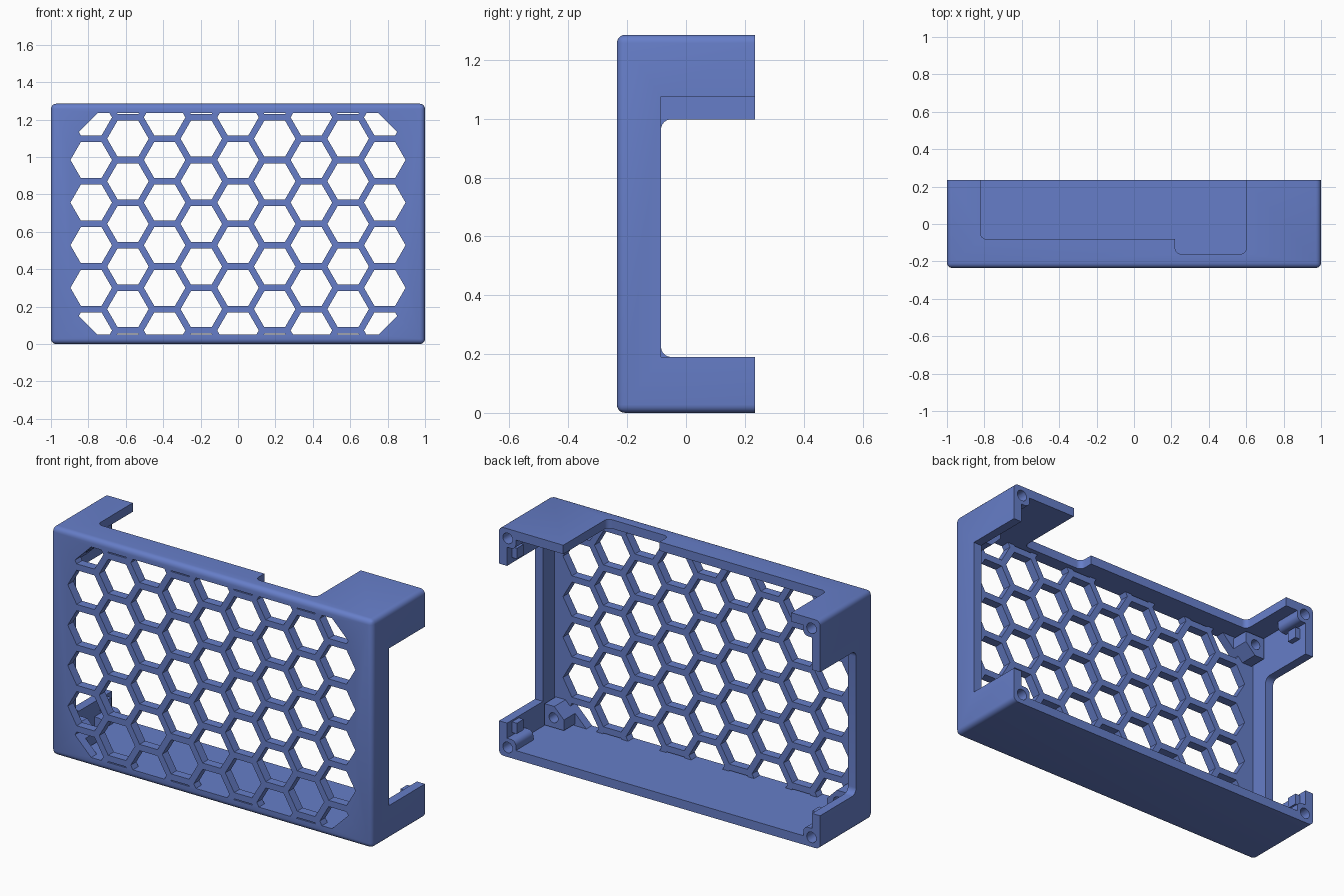
import bpy, bmesh, math
from mathutils import Vector

if "Cube" in bpy.data.objects:
    bpy.data.objects.remove(bpy.data.objects["Cube"])

W, D, H = 1.0, 0.235, 1.285      # half width, half depth, height
T = 0.05                         # wall thickness

blue = bpy.data.materials.new("blue plastic")
blue.diffuse_color = (0.133, 0.208, 0.58, 1)
blue.use_nodes = True
blue.node_tree.nodes["Principled BSDF"].inputs["Base Color"].default_value = blue.diffuse_color


def finish(bm, name):
    bmesh.ops.recalc_face_normals(bm, faces=bm.faces)
    me = bpy.data.meshes.new(name)
    bm.to_mesh(me)
    bm.free()
    me.materials.append(blue)
    ob = bpy.data.objects.new(name, me)
    bpy.context.collection.objects.link(ob)
    return ob


def add_prism(bm, pts, axis, lo, hi):
    """Extrude a 2D outline along an axis from lo to hi."""
    def place(p, d):
        return {"x": (d, p[0], p[1]), "y": (p[0], d, p[1]), "z": (p[0], p[1], d)}[axis]
    a = [bm.verts.new(place(p, lo)) for p in pts]
    b = [bm.verts.new(place(p, hi)) for p in pts]
    bm.faces.new(a)
    bm.faces.new(b[::-1])
    for i in range(len(pts)):
        j = (i + 1) % len(pts)
        bm.faces.new((a[i], b[i], b[j], a[j]))


def rect(x0, x1, y0, y1):
    return [(x0, y0), (x1, y0), (x1, y1), (x0, y1)]


def rounded(pts, r, which):
    """Round the listed corners of an outline."""
    out = []
    for i, p in enumerate(pts):
        if i not in which:
            out.append(p)
            continue
        c = Vector(p)
        u = (Vector(pts[i - 1]) - c).normalized() * r
        v = (Vector(pts[(i + 1) % len(pts)]) - c).normalized() * r
        for k in range(7):
            t = k / 6 * math.pi / 2
            q = c + u * (1 - math.sin(t)) + v * (1 - math.cos(t))
            out.append((q.x, q.y))
    return out


def clip(pts, nx, nz, d):
    """Keep the part of an outline where nx*x + nz*z <= d."""
    out = []
    for i, p in enumerate(pts):
        q = pts[(i + 1) % len(pts)]
        fp = nx * p[0] + nz * p[1] - d
        fq = nx * q[0] + nz * q[1] - d
        if fp <= 0:
            out.append(p)
        if fp * fq < 0:
            t = fp / (fp - fq)
            out.append((p[0] + t * (q[0] - p[0]), p[1] + t * (q[1] - p[1])))
    return out


def boolean(ob, bm, op):
    tool = finish(bm, "cutter")
    tool.hide_render = True
    m = ob.modifiers.new("cut", "BOOLEAN")
    m.operation, m.object, m.solver = op, tool, "EXACT"
    bpy.context.view_layer.update()
    me = bpy.data.meshes.new_from_object(ob.evaluated_get(bpy.context.evaluated_depsgraph_get()))
    ob.modifiers.clear()
    ob.data = me
    bpy.data.objects.remove(tool)


# outer block, rounded everywhere but the open back
bm = bmesh.new()
add_prism(bm, rect(-W, W, 0, H), "y", -D, D)
edges = [e for e in bm.edges if min(v.co.y for v in e.verts) < 0]
bmesh.ops.bevel(bm, geom=edges, offset=0.028, segments=5, profile=0.5, affect="EDGES")
case = finish(bm, "vented_case")

# hollow interior
bm = bmesh.new()
add_prism(bm, rect(-W + T, W - T, T, H - T), "y", -D + T, D + 0.1)
boolean(case, bm, "DIFFERENCE")

# honeycomb vents, trimmed at the border and across the corners
bm = bmesh.new()
R, DX, DZ = 0.111, 0.1962, 0.2278
for col in range(-4, 5):
    for row in range(-3, 4):
        cx, cz = col * DX, H / 2 + (row + (0.5 if col % 2 == 0 else 0)) * DZ
        hexa = [(cx + R * math.cos(k * math.pi / 3), cz + R * math.sin(k * math.pi / 3))
                for k in range(6)]
        hexa = clip(clip(hexa, 0, 1, H - T), 0, -1, -T)
        for s in (-1, 1):
            hexa = clip(clip(hexa, s, 1, H + 0.70), s, -1, 0.70)
        if len(hexa) > 2:
            add_prism(bm, hexa, "y", -D - 0.1, -D + T + 0.02)
boolean(case, bm, "DIFFERENCE")

# stepped opening in the top wall
top = [(-0.82, 0.4), (-0.82, -0.08), (0.22, -0.08), (0.22, -0.16), (0.6, -0.16), (0.6, 0.4)]
bm = bmesh.new()
add_prism(bm, rounded(top, 0.03, (1, 3, 4)), "z", H - 0.12, H + 0.1)
boolean(case, bm, "DIFFERENCE")

# openings in the side walls
bm = bmesh.new()
add_prism(bm, rect(-0.085, 0.4, 0.19, 1.075), "x", 0.9, 1.1)
add_prism(bm, rounded(rect(-0.085, 0.4, 0.19, 0.998), 0.035, (0, 3)), "x", -1.1, -0.9)
boolean(case, bm, "DIFFERENCE")

# corner posts, nut pockets and board standoffs
posts, holes = bmesh.new(), bmesh.new()


def circle(cx, cz, r, n=20):
    return [(cx + r * math.cos(2 * math.pi * k / n), cz + r * math.sin(2 * math.pi * k / n))
            for k in range(n)]


for sx in (-1, 1):
    for top_side in (False, True):
        def at(pts):
            return [(sx * x, H - z if top_side else z) for x, z in pts]
        add_prism(posts, at(rounded(rect(0.895, 0.97, 0.03, 0.105), 0.03, (3,))), "y", 0.08, D)
        add_prism(posts, at(rect(0.92, 0.97, 0.12, 0.18)), "y", 0.13, 0.19)
        add_prism(posts, at(clip(rect(0.82, 0.94, 0.06, 0.18), -1, 1, -0.70)),
                  "y", -D + T - 0.02, -0.085)
        add_prism(holes, at(circle(0.946, 0.054, 0.03)), "y", 0.1, D + 0.1)
        add_prism(holes, at(circle(0.885, 0.115, 0.028)), "y", -0.17, 0.0)
boolean(case, posts, "UNION")
boolean(case, holes, "DIFFERENCE")

bpy.ops.object.select_all(action="DESELECT")
case.select_set(True)
bpy.context.view_layer.objects.active = case
bpy.ops.object.shade_smooth_by_angle(angle=math.radians(30))
